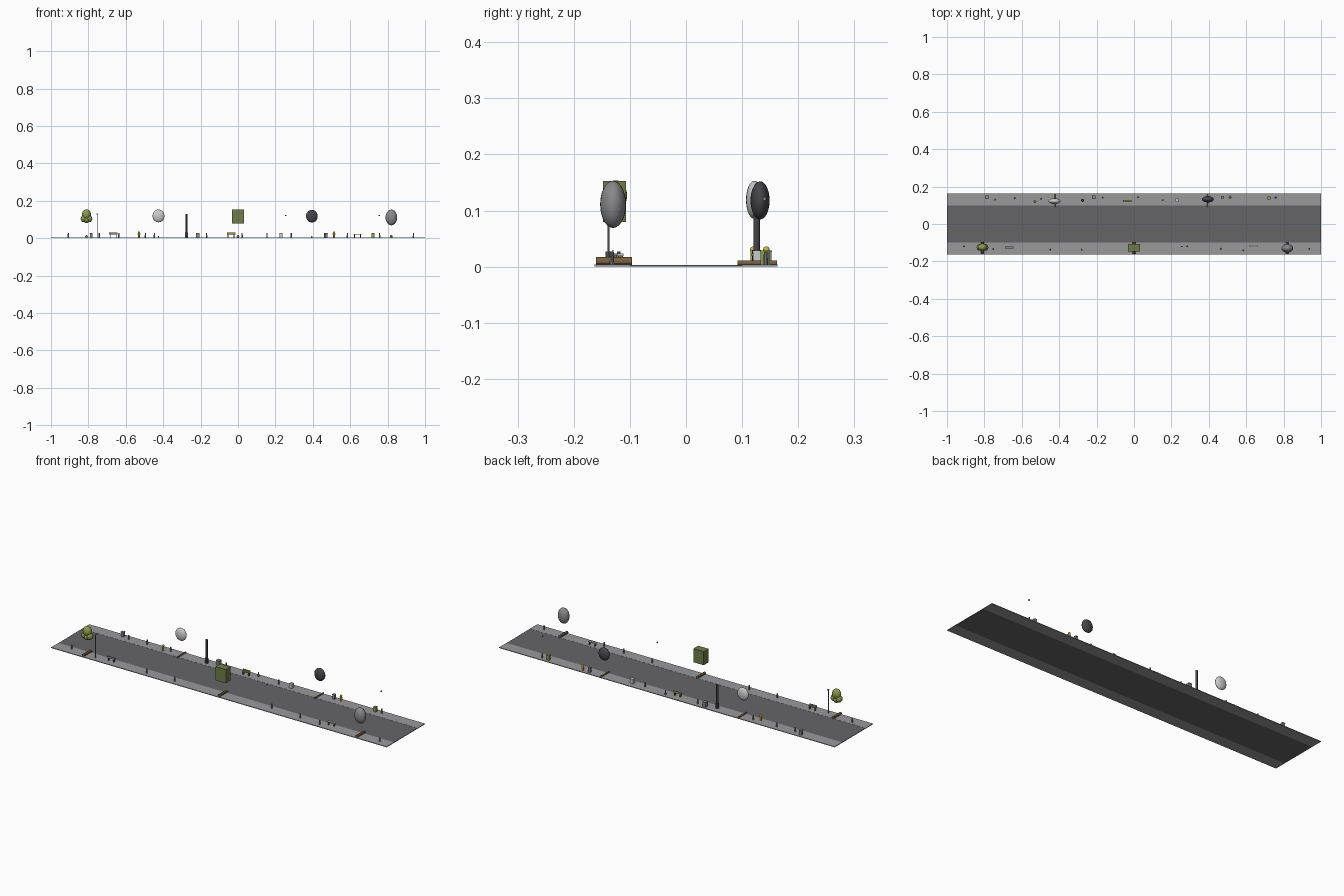
import bpy
import math

if "Cube" in bpy.data.objects:
    bpy.data.objects.remove(bpy.data.objects["Cube"])

mats = {}


def colour(obj, name, rgb):
    if name not in mats:
        mats[name] = bpy.data.materials.new(name)
        mats[name].diffuse_color = (*rgb, 1)
    obj.data.materials.append(mats[name])


ASPHALT = ("asphalt", (0.13, 0.13, 0.14))
PAVING = ("paving", (0.32, 0.32, 0.33))
GREEN = ("leaf", (0.16, 0.20, 0.07))
OLIVE = ("olive", (0.26, 0.32, 0.08))
WOOD = ("wood", (0.20, 0.12, 0.06))
DARK = ("dark_metal", (0.06, 0.06, 0.07))
MID = ("mid_grey", (0.25, 0.25, 0.26))
LIGHT = ("light_grey", (0.55, 0.55, 0.55))
YELLOW = ("yellow", (0.55, 0.48, 0.06))


def finish(obj, name, mat):
    obj.name = name
    colour(obj, *mat)
    return obj


def box(name, x, y, z, mat):
    """Box from (min, max) ranges."""
    bpy.ops.mesh.primitive_cube_add(size=1, location=[sum(r) / 2 for r in (x, y, z)])
    o = bpy.context.object
    o.scale = [r[1] - r[0] for r in (x, y, z)]
    return finish(o, name, mat)


def block(name, x, y, w, d, z0, z1, mat):
    return box(name, (x - w / 2, x + w / 2), (y - d / 2, y + d / 2), (z0, z1), mat)


def post(name, x, y, r, z0, z1, mat, top=None, sides=12):
    bpy.ops.mesh.primitive_cone_add(vertices=sides, radius1=r, radius2=r if top is None else top,
                                    depth=z1 - z0, location=(x, y, (z0 + z1) / 2))
    bpy.ops.object.shade_smooth_by_angle()
    return finish(bpy.context.object, name, mat)


def blob(name, x, y, z, rx, ry, rz, mat):
    bpy.ops.mesh.primitive_uv_sphere_add(segments=24, ring_count=14, radius=1, location=(x, y, z))
    o = bpy.context.object
    o.scale = (rx, ry, rz)
    bpy.ops.object.shade_smooth()
    return finish(o, name, mat)


def trunk(x, y0, y1, r):
    """Trunk lying across the pavement."""
    bpy.ops.mesh.primitive_cylinder_add(vertices=12, radius=r, depth=y1 - y0,
                                        location=(x, (y0 + y1) / 2, 0.003 + r),
                                        rotation=(math.pi / 2, 0, 0))
    bpy.ops.object.shade_smooth_by_angle()
    finish(bpy.context.object, "tree_trunk", WOOD)


# Road and pavements
G = 0.0035
box("road", (-1, 1), (-0.1, 0.1), (0, 0.003), ASPHALT)
for s in (-1, 1):
    box("pavement", (-1, 1), sorted((s * 0.1, s * 0.163)), (0, G), PAVING)

# Trunks
for x in (-0.81, 0.0, 0.82):
    trunk(x, -0.16, -0.096, 0.007)
for x in (-0.425, 0.395):
    trunk(x, 0.092, 0.162, 0.004)

# Tree crowns
blob("lumpy_crown", -0.81, -0.125, 0.127, 0.024, 0.02, 0.027, OLIVE)
for dx, dz in ((-0.016, 0.104), (0.016, 0.104), (0, 0.098)):
    blob("crown_lobe", -0.81 + dx, -0.125, dz, 0.015, 0.018, 0.018, OLIVE)
blob("pale_crown", -0.425, 0.122, 0.119, 0.032, 0.015, 0.034, LIGHT)
blob("dark_crown", 0.395, 0.132, 0.118, 0.031, 0.017, 0.034, DARK)
blob("grey_crown", 0.82, -0.13, 0.111, 0.031, 0.023, 0.042, MID)
block("square_crown", 0, -0.127, 0.062, 0.041, 0.08, 0.153, GREEN)

# Lamp posts and floating lamp heads
post("thick_lamp_post", -0.275, 0.126, 0.0055, G, 0.13, DARK)
post("thick_lamp_base", -0.275, 0.126, 0.008, G, 0.03, DARK)
post("thin_lamp_post", -0.753, -0.138, 0.0018, G, 0.13, MID)
block("thin_lamp_head", -0.753, -0.134, 0.007, 0.01, 0.128, 0.132, MID)
for x, y in ((0.255, -0.12), (0.755, 0.14)):
    block("lamp_head", x, y, 0.006, 0.006, 0.118, 0.124, MID)


# Benches
def bench(x, y, mat, back):
    block("bench_seat", x, y, 0.045, 0.012, 0.019, 0.023, mat)
    for s in (-1, 1):
        block("bench_leg", x + s * 0.016, y, 0.004, 0.009, G, 0.019, WOOD)
    if back:
        block("bench_back", x, y + back * 0.005, 0.045, 0.002, 0.021, 0.03, mat)


bench(-0.667, -0.125, MID, -1)
bench(-0.037, 0.123, OLIVE, 1)
bench(0.639, -0.117, LIGHT, 0)

# Litter bins
for x, y, w, mat in ((-0.785, 0.143, 0.015, MID), (-0.215, 0.143, 0.018, MID),
                     (0.23, 0.127, 0.016, LIGHT), (0.473, 0.143, 0.013, MID),
                     (0.721, 0.14, 0.015, OLIVE)):
    block("litter_bin", x, y, w, w, G, 0.026, mat)
    block("bin_lid", x, y, w * 1.1, w * 1.1, 0.026, 0.029, mat)

# Hydrants
for x, y in ((-0.53, 0.12), (0.514, 0.143)):
    post("hydrant_body", x, y, 0.005, G, 0.03, YELLOW)
    blob("hydrant_cap", x, y, 0.03, 0.006, 0.006, 0.006, YELLOW)
    block("hydrant_arms", x, y, 0.016, 0.004, 0.02, 0.024, YELLOW)

# Bollards
for x, y in ((-0.907, -0.12), (-0.447, -0.138), (-0.28, -0.138), (0.285, -0.12),
             (0.464, -0.133), (0.585, -0.14), (0.938, -0.132), (-0.742, 0.13),
             (-0.637, 0.137), (-0.495, 0.134), (-0.168, 0.14), (0.022, 0.143),
             (0.155, 0.126), (0.757, 0.142)):
    post("bollard", x, y, 0.0042, G, 0.027, MID, top=0.0032, sides=10)

for m in bpy.data.materials:
    if m.users and not m.is_grease_pencil:
        m.use_nodes = True
        m.node_tree.nodes["Principled BSDF"].inputs["Base Color"].default_value = m.diffuse_color
